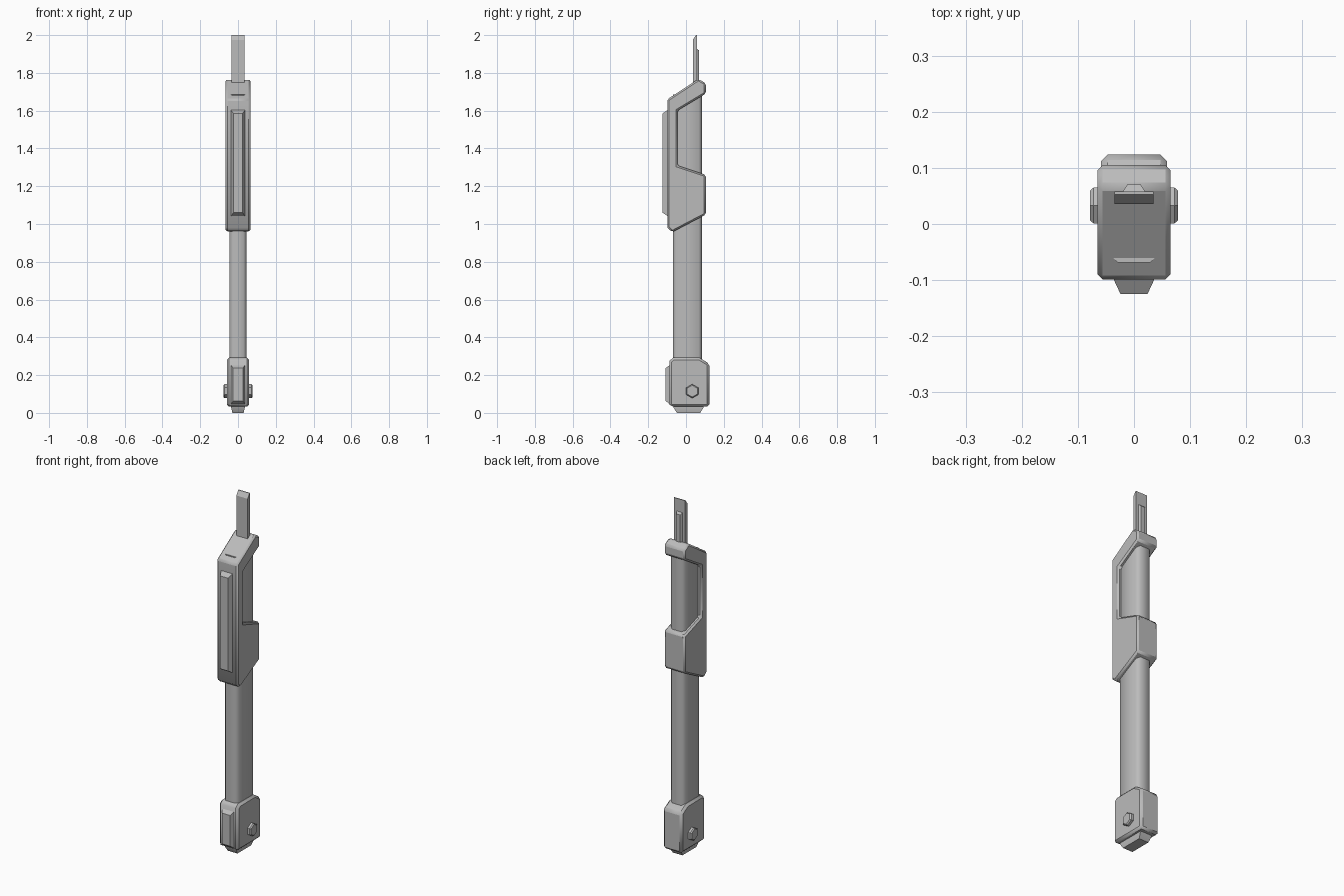
import bpy, bmesh, math
from mathutils import Matrix

if "Cube" in bpy.data.objects:
    bpy.data.objects.remove(bpy.data.objects["Cube"])

# Single grey metal
metal = bpy.data.materials.new("grey metal")
metal.use_nodes = True
GREY = (0.5, 0.5, 0.5, 1)
metal.diffuse_color = GREY
metal.node_tree.nodes["Principled BSDF"].inputs["Base Color"].default_value = GREY


def finish(name, bm, bevel=0.0, angle=40):
    """Turn a bmesh into a named, softly shaded object."""
    bmesh.ops.recalc_face_normals(bm, faces=bm.faces)
    mesh = bpy.data.meshes.new(name)
    bm.to_mesh(mesh)
    bm.free()
    mesh.materials.append(metal)
    ob = bpy.data.objects.new(name, mesh)
    bpy.context.collection.objects.link(ob)
    if bevel:
        mod = ob.modifiers.new("edge_chamfer", 'BEVEL')
        mod.width = bevel
        mod.segments = 1
        mod.limit_method = 'ANGLE'
        mod.angle_limit = math.radians(50)
    bpy.ops.object.select_all(action='DESELECT')
    ob.select_set(True)
    bpy.context.view_layer.objects.active = ob
    bpy.ops.object.shade_smooth_by_angle(angle=math.radians(angle))
    return ob


def loft(name, loops, bevel=0.0, angle=40):
    """Skin a row of matching point loops and cap both ends."""
    bm = bmesh.new()
    rings = [[bm.verts.new(p) for p in loop] for loop in loops]
    n = len(rings[0])
    for a, b in zip(rings, rings[1:]):
        for i in range(n):
            j = (i + 1) % n
            bm.faces.new((a[i], a[j], b[j], b[i]))
    bm.faces.new(rings[0])
    bm.faces.new(rings[-1])
    return finish(name, bm, bevel, angle)


def side_prism(name, profile, half, bevel=0.0, angle=40):
    """Extrude a (y, z) side profile across x."""
    return loft(name, [[(x, y, z) for y, z in profile] for x in (-half, half)], bevel, angle)


def rect(hx, y0, y1, z):
    return [(-hx, y0, z), (hx, y0, z), (hx, y1, z), (-hx, y1, z)]


def raised_plate(name, y_base, y_top, hx, hx_top, z0, z1, inset):
    """Plate with sloped sides facing front or back."""
    def loop(y, h, a, b):
        return [(-h, y, a), (h, y, a), (h, y, b), (-h, y, b)]
    return loft(name, [loop(y_base, hx, z0, z1),
                       loop(y_top, hx_top, z0 + inset, z1 - inset)], angle=30)


# Long chamfered shaft
def shaft_ring(z, hx=0.045, y0=-0.069, y1=0.084, c=0.016):
    return [(-hx + c, y0, z), (hx - c, y0, z), (hx, y0 + c, z), (hx, y1 - c, z),
            (hx - c, y1, z), (-hx + c, y1, z), (-hx, y1 - c, z), (-hx, y0 + c, z)]


loft("shaft", [shaft_ring(0.25), shaft_ring(1.685)], angle=50)

# Upper casing: clasp, front spine and overhanging hook in one profile
side_prism("upper_casing", [
    (-0.099, 0.98), (-0.072, 0.957), (0.105, 1.05), (0.105, 1.26),
    (-0.045, 1.31), (-0.045, 1.60), (0.105, 1.69), (0.105, 1.745),
    (0.066, 1.768), (-0.099, 1.66)], 0.065, bevel=0.009, angle=50)
raised_plate("casing_front_plate", -0.095, -0.125, 0.038, 0.024, 1.04, 1.605, 0.02)

# Collar at the foot
side_prism("foot_collar", [
    (-0.088, 0.045), (-0.08, 0.033), (0.124, 0.033), (0.124, 0.26),
    (0.07, 0.293), (-0.068, 0.293), (-0.088, 0.275)], 0.059, bevel=0.012, angle=50)
raised_plate("collar_front_plate", -0.084, -0.108, 0.038, 0.026, 0.045, 0.255, 0.018)
loft("foot_tip", [rect(0.036, -0.068, 0.095, 0.04), rect(0.036, -0.066, 0.093, 0.028),
                  rect(0.03, -0.048, 0.075, 0.0)], angle=30)

# Hexagonal bolts on both sides of the collar
for side, label in ((1, "left"), (-1, "right")):
    def hexagon(x, r):
        return [(side * x, 0.033 + r * math.sin(k * math.pi / 3),
                 0.115 + r * math.cos(k * math.pi / 3)) for k in range(6)]
    loft(label + "_bolt", [hexagon(0.05, 0.037), hexagon(0.072, 0.037),
                           hexagon(0.078, 0.031)], angle=30)

# Blade at the top with its back rib
side_prism("top_blade", [(0.036, 1.69), (0.058, 1.69), (0.058, 2.0), (0.053, 2.0),
                         (0.036, 1.975)], 0.035, angle=30)
raised_plate("blade_back_rib", 0.056, 0.07, 0.021, 0.012, 1.69, 1.93, 0.012)
